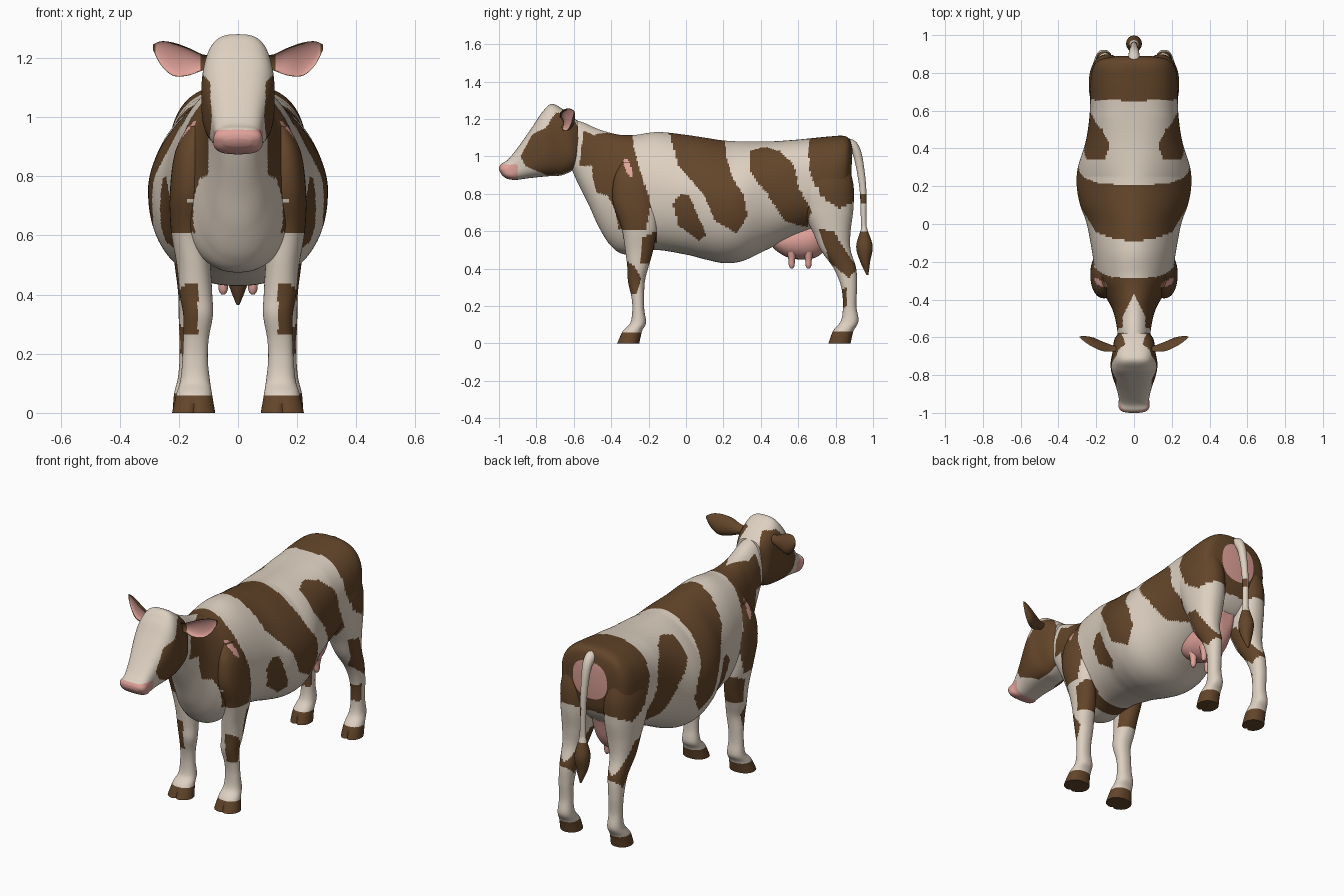
import bpy, bmesh, math
from mathutils import Vector


def material(name, rgb):
    m = bpy.data.materials.new(name)
    m.diffuse_color = (*rgb, 1)
    return m


MATS = [material("cream_hide", (0.72, 0.63, 0.53)),
        material("brown_hide", (0.125, 0.06, 0.023)),
        material("pink_skin", (0.74, 0.36, 0.32))]
CREAM, BROWN, PINK = 0, 1, 2

# Brown patches as outlines in the (y, z) plane, the same on both flanks
SHOULDER = [(-.54, 1.2), (-.29, 1.2), (-.28, 1.05), (-.245, .92), (-.19, .76), (-.21, .61),
            (-.36, .61), (-.38, .72), (-.42, .79), (-.53, .82), (-.57, .95)]
HIDE_PATCHES = [
    [(-.11, 1.2), (.2, 1.2), (.215, 1.0), (.25, .88), (.31, .79), (.33, .68), (.27, .59), (.15, .66),
     (.10, .79), (-.04, .95)],
    [(-.07, .75), (-.03, .80), (.02, .79), (.06, .69), (.11, .58), (.07, .55), (-.04, .63)],
    [(.34, 1.03), (.42, 1.05), (.5, 1.03), (.58, .95), (.60, .84), (.67, .71), (.65, .62),
     (.53, .65), (.44, .79), (.34, .92)],
    [(.65, 1.2), (.95, 1.2), (.95, .78), (.82, .72), (.72, .79), (.66, .92)],
    [(.71, .61), (.79, .6), (.85, .5), (.92, .40), (.87, .35), (.77, .43)],
    [(.83, .29), (.86, .30), (.86, .20), (.84, .19)],
    [(-.23, .57), (-.15, .6), (-.17, .5), (-.19, .43), (-.25, .43)],
]
SHIN_PATCH = [(-.34, .45), (-.28, .42), (-.24, .35), (-.26, .27), (-.34, .26)]
FACE_PATCH = [(-.75, 1.15), (-.70, 1.23), (-.56, 1.24), (-.56, .85), (-.70, .88), (-.86, .95),
              (-.885, 1.0), (-.82, 1.12)]


def inside(poly, y, z):
    hit = False
    for (ya, za), (yb, zb) in zip(poly, poly[1:] + poly[:1]):
        if (za > z) != (zb > z) and y < (yb - ya) * (z - za) / (zb - za) + ya:
            hit = not hit
    return hit


def hide_colour(c, n):
    x, y, z = abs(c.x), c.y, c.z
    if z < 0.062:
        return BROWN                                     # hooves
    if ((y + .31 + (z - .94) * .3) / .018) ** 2 + ((z - .94) / .05) ** 2 < 1 and x > .1:
        return PINK                                      # bare streak on the shoulder
    if y > .87 and x < .045 and .9 < z < 1.03:
        return PINK                                      # skin under the tail
    if inside(SHOULDER, y, z):
        blaze = .10 if z < .95 else max(0, min(.06, (-y - .37) * .5))
        return BROWN if x > blaze else CREAM
    if x > .135 and inside(SHIN_PATCH, y, z):
        return BROWN
    return BROWN if any(inside(p, y, z) for p in HIDE_PATCHES) else CREAM


def head_colour(c, n):
    if c.y < -.90 and c.z < .957:
        return PINK
    edge = .055 + .015 * math.sin((c.z - 1.05) * 20)
    return BROWN if inside(FACE_PATCH, c.y, c.z) and abs(c.x) > edge else CREAM


def tail_colour(c, n):
    return BROWN if c.z < .6 or (.74 < c.z < .80 and c.x > 0) else CREAM


def spline(rows, steps):
    """Smooth curve through rows of numbers."""
    out = []
    for i in range(len(rows) - 1):
        a, b, c, d = (rows[max(0, min(len(rows) - 1, i + k))] for k in (-1, 0, 1, 2))
        for s in range(steps):
            t = s / steps
            out.append([.5 * (2 * q + (r - p) * t + (2 * p - 5 * q + 4 * r - w) * t * t
                              + (3 * q - p - 3 * r + w) * t ** 3)
                        for p, q, r, w in zip(a, b, c, d)])
    return out + [list(rows[-1])]


def rounded(ca, sa, power):
    return (math.copysign(abs(ca) ** (2 / power), ca), math.copysign(abs(sa) ** (2 / power), sa))


def loft(name, rows, colour, sides=32, steps=5, power=2.0, axis=(1, 0, 0), shape=None):
    """Rings through two opposite (y, z) points, at centre x, with a half width."""
    bm = bmesh.new()
    rings = []
    for y1, z1, y2, z2, cx, w in spline(rows, steps):
        mid = Vector((cx, (y1 + y2) / 2, (z1 + z2) / 2))
        up = Vector((0, (y1 - y2) / 2, (z1 - z2) / 2))
        ring = []
        for k in range(sides):
            a = 2 * math.pi * k / sides
            u, v = rounded(math.cos(a), math.sin(a), power)
            if shape:
                u, v = shape(u, v, mid)
            ring.append(bm.verts.new(mid + Vector(axis) * w * u + up * v))
        rings.append(ring)
    for r, s in zip(rings, rings[1:]):
        for k in range(sides):
            j = (k + 1) % sides
            bm.faces.new((r[k], r[j], s[j], s[k]))
    bm.faces.new(rings[0])
    bm.faces.new(rings[-1])
    bmesh.ops.recalc_face_normals(bm, faces=bm.faces)
    for f in bm.faces:
        f.material_index = colour(f.calc_center_median(), f.normal)
    mesh = bpy.data.meshes.new(name)
    bm.to_mesh(mesh)
    bm.free()
    for m in MATS:
        mesh.materials.append(m)
    ob = bpy.data.objects.new(name, mesh)
    bpy.context.collection.objects.link(ob)
    bpy.ops.object.select_all(action='DESELECT')
    ob.select_set(True)
    bpy.context.view_layer.objects.active = ob
    bpy.ops.object.shade_smooth_by_angle(angle=math.radians(40))
    return ob


def trunk_section(u, v, mid):
    # sloping upper barrel, boxy hips
    if v < 0:
        return rounded(u, v, 2.25)
    t = max(0, min(1, (mid.y - .25) / .3))
    f = max(0, min(1, (mid.y + .35) / .35))
    return rounded(u, v, 2.05 - .3 * f + .85 * t)


# Neck and trunk
loft("body", [
    (-.66, 1.21, -.62, .95, 0, .08), (-.56, 1.185, -.575, .85, 0, .088),
    (-.48, 1.15, -.52, .74, 0, .10), (-.42, 1.13, -.465, .62, 0, .118),
    (-.35, 1.115, -.40, .52, 0, .155), (-.27, 1.115, -.32, .475, 0, .20),
    (-.15, 1.13, -.17, .50, 0, .22), (0, 1.115, 0, .475, 0, .25),
    (.1, 1.1, .1, .45, 0, .285), (.2, 1.085, .2, .43, 0, .303),
    (.3, 1.08, .3, .44, 0, .297), (.45, 1.08, .43, .50, 0, .255),
    (.6, 1.09, .56, .56, 0, .235), (.75, 1.105, .70, .62, 0, .232),
    (.84, 1.11, .80, .66, 0, .22), (.875, 1.09, .86, .74, 0, .185),
    (.89, 1.04, .88, .82, 0, .11)], hide_colour, sides=180, steps=13, shape=trunk_section)

# Head and muzzle
loft("head", [
    (-.58, 1.19, -.57, .97, 0, .08), (-.635, 1.235, -.60, .93, 0, .105),
    (-.715, 1.28, -.66, .90, 0, .115), (-.77, 1.235, -.72, .895, 0, .124),
    (-.82, 1.16, -.78, .89, 0, .115), (-.89, 1.06, -.85, .882, 0, .092),
    (-.95, .985, -.90, .875, 0, .08), (-.985, .962, -.93, .875, 0, .083),
    (-.998, .945, -.96, .882, 0, .072), (-1.0, .928, -.985, .90, 0, .045)],
    head_colour, sides=100, steps=12, power=2.9)


def split_hoof(u, v, mid):
    # cleft at the front of the hoof
    if mid.z < .06 and v > .5:
        v -= .2 * min(1, (.06 - mid.z) / .04) * math.exp(-(u / .12) ** 2)
    return u, v


def cupped(u, v, mid):
    # hollow front of the ear
    return (-u * .55 if u < 0 else u), v


def ear_colour(c, n):
    return PINK if n.y < -.6 and .125 < abs(c.x) < .28 else BROWN


# (z, centre y, half depth, centre x, half width)
FRONT_LEG = [(.97, -.29, .05, .14, .03), (.88, -.285, .10, .155, .058), (.75, -.275, .115, .16, .07),
             (.62, -.25, .095, .165, .062),
             (.5, -.25, .075, .15, .057), (.4, -.258, .055, .142, .055), (.33, -.265, .045, .135, .05),
             (.25, -.258, .034, .142, .043), (.18, -.255, .032, .145, .043), (.11, -.256, .042, .145, .05),
             (.065, -.287, .052, .148, .06), (0, -.31, .06, .15, .073)]
HIND_LEG = [(.98, .76, .10, .14, .06), (.85, .735, .16, .14, .097), (.72, .755, .14, .14, .095),
            (.6, .778, .102, .145, .08), (.5, .80, .08, .152, .062), (.4, .85, .06, .155, .047),
            (.3, .872, .042, .16, .04), (.2, .875, .036, .16, .037), (.12, .875, .047, .16, .043),
            (.065, .84, .055, .163, .053), (0, .82, .06, .163, .058)]

for side, s in (("left", 1), ("right", -1)):
    # Legs with hooves
    for part, table in (("front_leg", FRONT_LEG), ("hind_leg", HIND_LEG)):
        loft(f"{part}_{side}", [(y - d, z, y + d, z, s * x, w) for z, y, d, x, w in table],
             hide_colour, sides=48, steps=10, power=2.2, shape=split_hoof)
    # Ears
    loft(f"ear_{side}", [
        (-.675, 1.21, -.67, 1.165, s * .08, .022), (-.675, 1.212, -.665, 1.157, s * .12, .03),
        (-.672, 1.235, -.66, 1.14, s * .17, .045), (-.65, 1.252, -.635, 1.14, s * .22, .042),
        (-.625, 1.256, -.615, 1.175, s * .26, .026), (-.60, 1.245, -.60, 1.228, s * .288, .005)],
        ear_colour, sides=40, steps=7, axis=(0, 1, 0), shape=cupped)
    # Teats
    for k, y in enumerate((.565, .655)):
        loft(f"teat_{side}_{k + 1}", [
            (y - .026, .49, y + .026, .49, s * .05, .026), (y - .018, .45, y + .018, .45, s * .05, .018),
            (y - .015, .415, y + .015, .415, s * .05, .015), (y - .006, .40, y + .006, .40, s * .05, .006)],
            lambda c, n: PINK, sides=12, steps=3)

# Udder, rising between the thighs at the back
loft("udder", [
    (.44, .57, .45, .53, 0, .02), (.48, .60, .49, .49, 0, .07), (.56, .64, .56, .455, 0, .095),
    (.65, .66, .66, .45, 0, .095), (.72, .69, .725, .48, 0, .078), (.78, .72, .765, .54, 0, .06),
    (.82, .73, .79, .63, 0, .04), (.83, .73, .81, .70, 0, .015)],
    lambda c, n: PINK, sides=32, steps=5)

# Tail with tuft
loft("tail", [
    (.84, 1.10, .86, 1.03, 0, .035), (.90, 1.085, .88, 1.02, 0, .03), (.935, 1.03, .895, 1.0, 0, .026),
    (.955, .92, .915, .91, 0, .02), (.965, .8, .93, .8, 0, .018), (.965, .65, .935, .65, 0, .018),
    (.97, .61, .935, .61, 0, .022), (.998, .52, .91, .52, 0, .042), (.985, .44, .93, .44, 0, .033),
    (.975, .365, .965, .365, 0, .005)], tail_colour, sides=16, steps=6)
